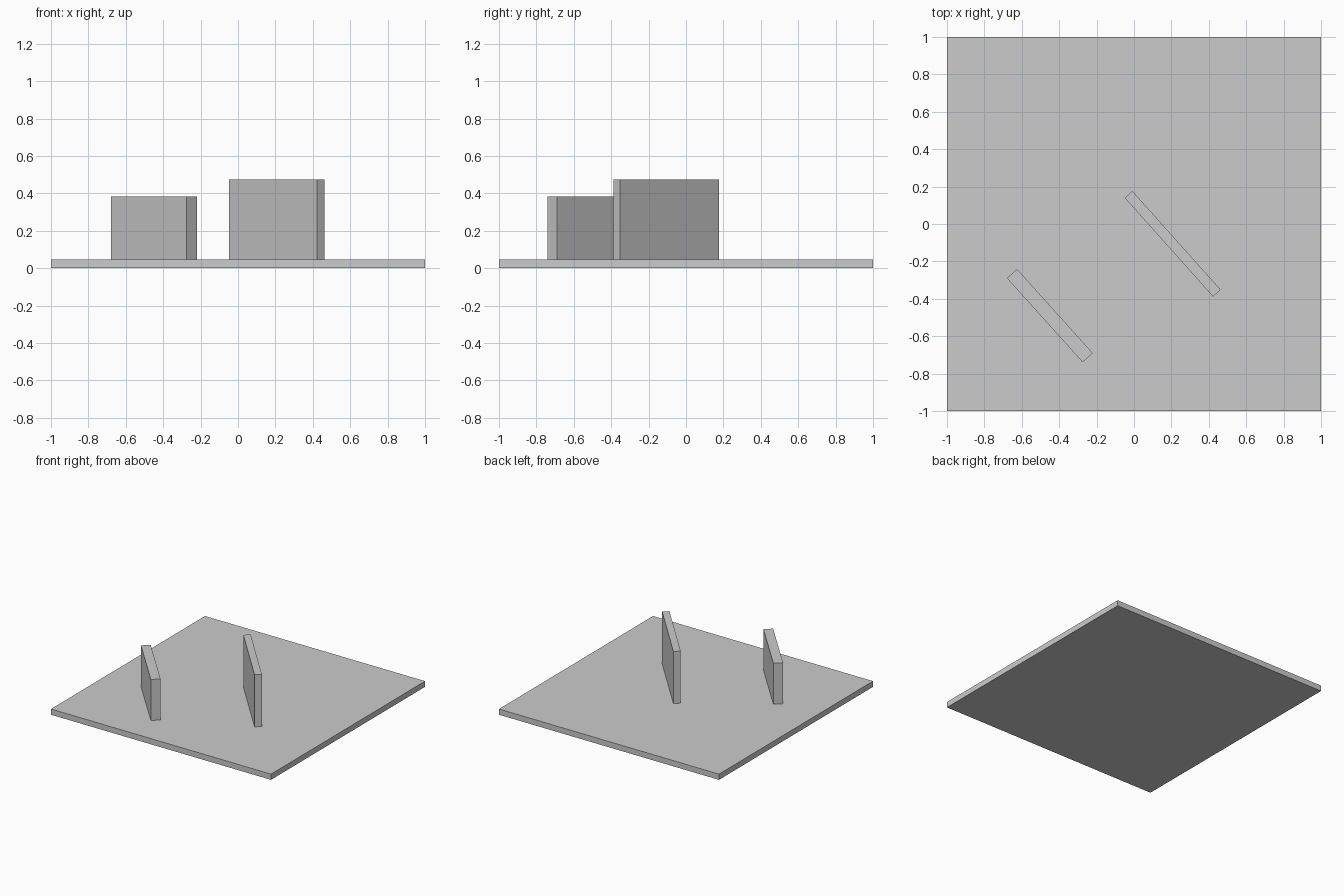
import bpy
import math

cube = bpy.data.objects.get("Cube")
if cube:
    bpy.data.objects.remove(cube, do_unlink=True)

# One plain grey for every part
grey = bpy.data.materials.new("light_grey")
grey.use_nodes = True
colour = (0.6, 0.6, 0.6, 1)
grey.diffuse_color = colour
grey.node_tree.nodes["Principled BSDF"].inputs["Base Color"].default_value = colour

BASE_TOP = 0.047


def block(name, x, y, bottom, top, length, thickness, angle=0):
    """Box standing between two heights, turned about z."""
    bpy.ops.mesh.primitive_cube_add(
        size=1, location=(x, y, (bottom + top) / 2),
        rotation=(0, 0, math.radians(angle)))
    obj = bpy.context.object
    obj.name = name
    obj.scale = (length, thickness, top - bottom)
    bpy.ops.object.transform_apply(location=False, rotation=False, scale=True)
    obj.data.materials.append(grey)


# Square base slab
block("base_slab", 0, 0, 0, BASE_TOP, 2, 2)

# Two upright panels set diagonally on the slab
block("tall_panel", 0.207, -0.106, BASE_TOP, 0.475, 0.708, 0.055, -48.2)
block("short_panel", -0.45, -0.49, BASE_TOP, 0.384, 0.605, 0.073, -48)
